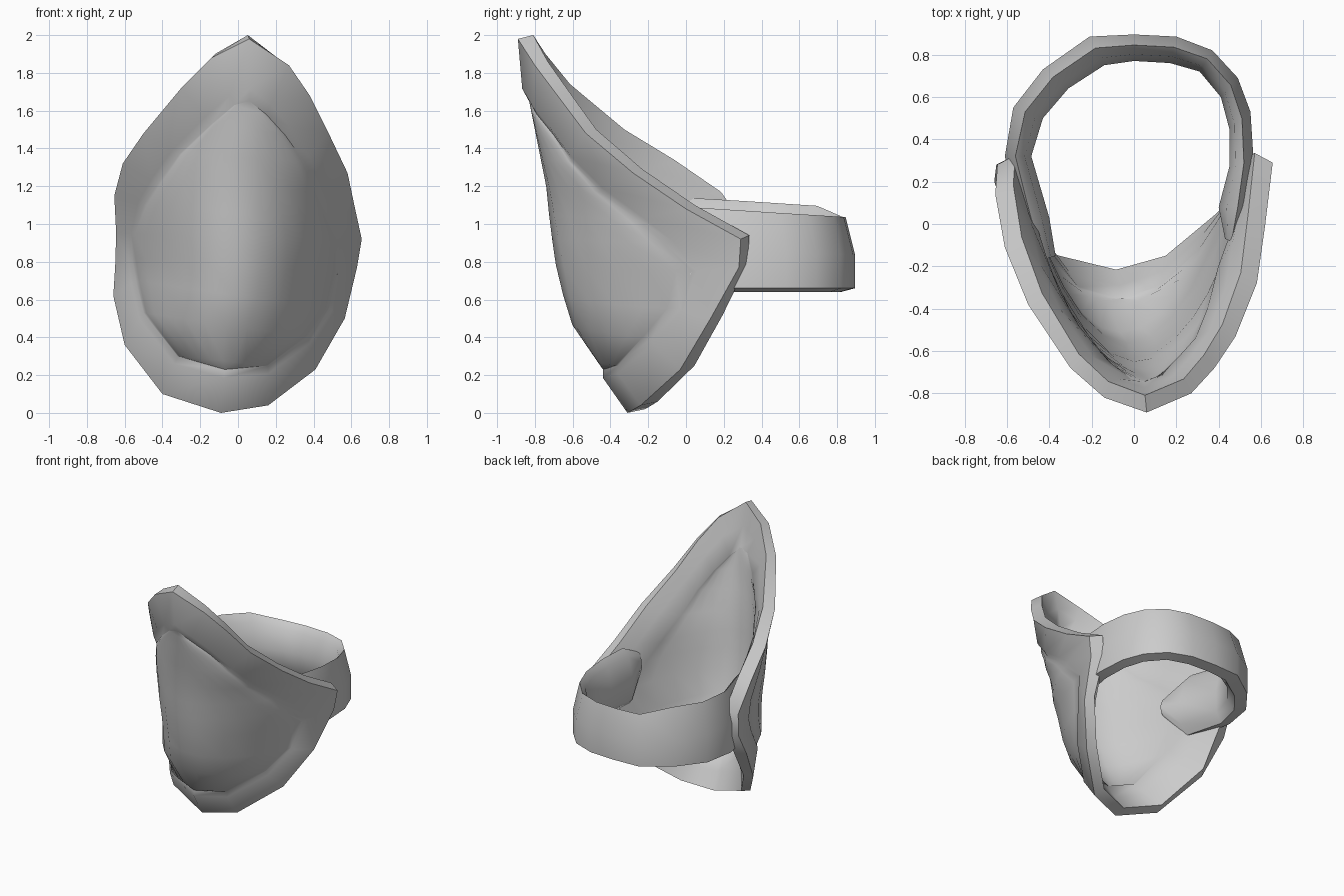
import bpy, bmesh, math
from mathutils import Vector

if "Cube" in bpy.data.objects:
    bpy.data.objects.remove(bpy.data.objects["Cube"])

grey = bpy.data.materials.new("plain grey")
grey.diffuse_color = (0.6, 0.6, 0.6, 1)
grey.use_nodes = True
grey.node_tree.nodes["Principled BSDF"].inputs["Base Color"].default_value = grey.diffuse_color


def build(name, sections, closed_u, closed_v, angle):
    """Skin a row of equal-length cross sections into one object."""
    bm = bmesh.new()
    rows = [[bm.verts.new(p) for p in s] for s in sections]
    n, m = len(rows), len(rows[0])
    for i in range(n if closed_u else n - 1):
        a, b = rows[i], rows[(i + 1) % n]
        for j in range(m if closed_v else m - 1):
            k = (j + 1) % m
            bm.faces.new((a[j], a[k], b[k], b[j]))
    if not closed_u:
        bm.faces.new(rows[0])
        bm.faces.new(rows[-1])
    bmesh.ops.remove_doubles(bm, verts=bm.verts, dist=0.0005)
    bmesh.ops.recalc_face_normals(bm, faces=bm.faces)
    me = bpy.data.meshes.new(name)
    bm.to_mesh(me)
    bm.free()
    me.materials.append(grey)
    ob = bpy.data.objects.new(name, me)
    bpy.context.collection.objects.link(ob)
    bpy.context.view_layer.objects.active = ob
    ob.select_set(True)
    bpy.ops.object.shade_smooth_by_angle(angle=math.radians(angle))
    ob.select_set(False)
    return ob


# Guard: rim outline and shell outline, clockwise from the tip
rim = [(.06, -.89, 1.98), (.27, -.80, 1.84), (.38, -.68, 1.68), (.48, -.53, 1.48),
       (.58, -.28, 1.27), (.62, 0, 1.08), (.655, .29, .92), (.63, .28, .77),
       (.565, .13, .5), (.41, -.03, .23), (.16, -.24, .04), (-.09, -.31, 0),
       (-.40, -.22, .10), (-.60, .03, .36), (-.66, .20, .62), (-.65, .28, .78),
       (-.645, .28, .95), (-.655, .14, 1.15), (-.61, -.11, 1.32), (-.50, -.38, 1.48),
       (-.30, -.68, 1.72), (-.14, -.82, 1.88)]
edge = [(.06, -.83, 1.65), (.15, -.79, 1.58), (.25, -.70, 1.47), (.35, -.60, 1.33),
        (.42, -.45, 1.17), (.48, -.25, 1.02), (.53, -.12, .90), (.53, .03, .75),
        (.48, -.03, .55), (.37, -.18, .40), (.16, -.36, .25), (-.07, -.44, .23),
        (-.32, -.36, .30), (-.50, -.15, .53), (-.54, -.02, .70), (-.56, .03, .82),
        (-.565, 0, .95), (-.50, -.20, 1.10), (-.42, -.38, 1.22), (-.31, -.55, 1.37),
        (-.14, -.73, 1.53), (-.02, -.82, 1.63)]
# Height and depth of the shell's centre line
spine = [(.23, -.44), (.46, -.60), (.72, -.68), (1.0, -.72), (1.2, -.74),
         (1.4, -.78), (1.65, -.83)]


def spine_y(z):
    for (z0, y0), (z1, y1) in zip(spine, spine[1:]):
        if z <= z1:
            return y0 + (y1 - y0) * max(0, (z - z0) / (z1 - z0))
    return spine[-1][1]


def shell_arc(s, e, steps=6):
    """Rounded curve from the centre line to the shell edge."""
    d = e - s
    out = []
    for k in range(steps + 1):
        u = math.sin(math.pi / 2 * k / steps)
        bow = .75 * u * u + .25 * (1 - math.sqrt(max(0, 1 - u * u)))
        out.append(s + Vector((d.x * u, d.y * bow, d.z * u)))
    return out


def inward(p, low):
    """Thickness offset, sideways on the flanks and backward at the middle."""
    f = min(1, abs(p.x) / .65)
    side = .085 * f * (.5 if low else 1)
    return Vector((-math.copysign(side, p.x), .085 - .04 * f + (.015 if low else 0), .02))


sections = []
n = len(rim)
for i in range(n):
    A, D, E = Vector(rim[i]), Vector(edge[i]), Vector(edge[-i % n])
    S = (D + E) / 2
    S.y = spine_y(S.z) if i not in (0, n // 2) else D.y
    step = D.lerp(A, .2) + Vector((0, -.025, 0))
    outer_back = A + inward(A, A.z < .6)
    f = min(1, abs(D.x) / .5)
    thick = Vector((-math.copysign(.085 * f, D.x), .09 - .04 * f, .02))
    rim_back = D.lerp(A, .5) + thick
    inner = shell_arc(S + Vector((0, .09, .02)), D + thick)
    sections.append(shell_arc(S, D) + [step, A, outer_back, rim_back] + inner[::-1])
build("guard_shell", sections, True, False, 52)

# Strap: outer and inner plan outlines, left end to right end
outer = [(-.46, -.18), (-.55, .05), (-.61, .32), (-.57, .55), (-.43, .73), (-.21, .885),
         (0, .895), (.20, .885), (.37, .82), (.49, .69), (.55, .53), (.565, .30),
         (.55, .08), (.48, -.09)]
inner = [(-.37, -.15), (-.40, .03), (-.485, .32), (-.43, .50), (-.31, .64), (-.14, .75),
         (0, .77), (.17, .76), (.31, .72), (.41, .60), (.45, .45), (.45, .27),
         (.40, .08), (.43, -.07)]
sections = []
for i, (o, q) in enumerate(zip(outer, inner)):
    o, q = Vector(o), Vector(q)
    top, low = 1.09 - .06 * o.y, .64
    if o.x < -.3:  # the left side rides higher
        top += .05
    if i in (0, len(outer) - 1):  # tapered ends
        top, low = 1.0, .86
    h = top - low
    shape = [(0, low + .02), (0, low + h * .5), (.4, top), (.75, top - .12 * h),
             (1, low + .5 * h), (.95, low + .15 * h), (.6, low)]
    sections.append([(*o.lerp(q, t), z) for t, z in shape])
build("strap", sections, False, True, 50)
